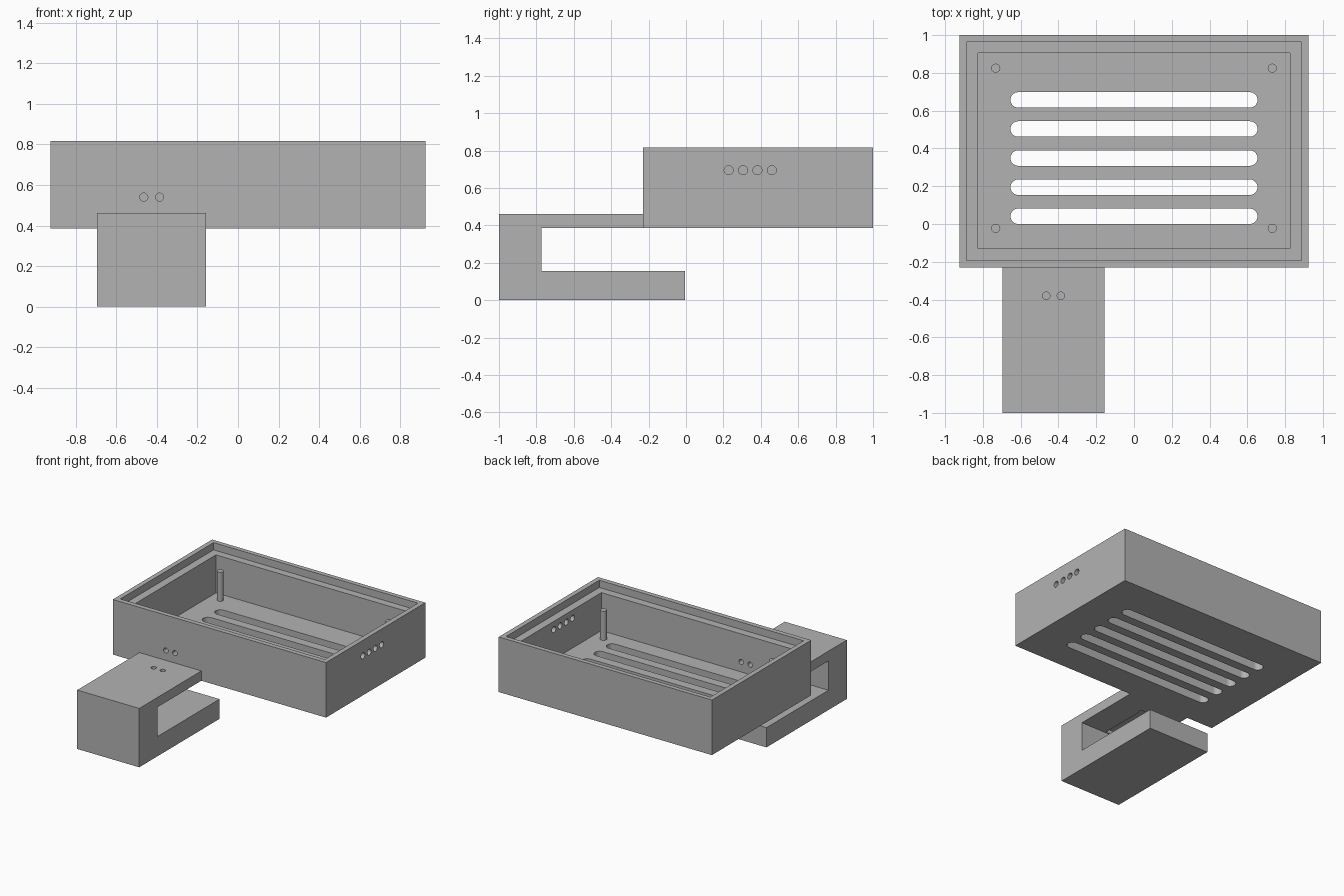
import bpy, bmesh
from math import sin, cos, pi
from mathutils import Matrix, Vector

cube = bpy.data.objects.get("Cube")
if cube:
    bpy.data.objects.remove(cube, do_unlink=True)

grey = bpy.data.materials.new("plain grey")
grey.use_nodes = True
grey.diffuse_color = (0.45, 0.45, 0.45, 1)
grey.node_tree.nodes["Principled BSDF"].inputs["Base Color"].default_value = (0.45, 0.45, 0.45, 1)

# Each frame maps profile (u, v) and extrusion depth (w) to the world axes
UP = Matrix.Identity(3)                                # u=x, v=y, w=z
ALONG_X = Matrix(((0, 0, 1), (1, 0, 0), (0, 1, 0)))    # u=y, v=z, w=x
ALONG_Y = Matrix(((0, 1, 0), (0, 0, 1), (1, 0, 0)))    # u=z, v=x, w=y


def prism(name, profile, lo, hi, frame=UP):
    """Extrude a closed outline from depth lo to depth hi."""
    bm = bmesh.new()
    face = bm.faces.new([bm.verts.new(frame @ Vector((u, v, lo))) for u, v in profile])
    ext = bmesh.ops.extrude_face_region(bm, geom=[face])
    moved = [g for g in ext["geom"] if isinstance(g, bmesh.types.BMVert)]
    bmesh.ops.translate(bm, verts=moved, vec=frame @ Vector((0, 0, hi - lo)))
    bmesh.ops.recalc_face_normals(bm, faces=bm.faces)
    mesh = bpy.data.meshes.new(name)
    bm.to_mesh(mesh)
    bm.free()
    mesh.materials.append(grey)
    obj = bpy.data.objects.new(name, mesh)
    bpy.context.collection.objects.link(obj)
    return obj


def rect(u0, u1, v0, v1):
    return [(u0, v0), (u1, v0), (u1, v1), (u0, v1)]


def stadium(u, v, r, half=0.0, n=16):
    """Round-ended outline; a plain circle when half is zero."""
    pts = []
    for side in (1, -1):
        for i in range(n + (1 if half else 0)):
            a = -pi / 2 + pi * i / n
            pts.append((u + side * (half + r * cos(a)), v + side * r * sin(a)))
    return pts


def select_only(obj):
    bpy.ops.object.select_all(action="DESELECT")
    obj.select_set(True)
    bpy.context.view_layer.objects.active = obj


def carve(obj, cutters):
    select_only(obj)
    for cutter in cutters:
        cutter.hide_render = True
        mod = obj.modifiers.new("cut", "BOOLEAN")
        mod.operation = "DIFFERENCE"
        mod.solver = "EXACT"
        mod.object = cutter
        bpy.ops.object.modifier_apply(modifier=mod.name)
        bpy.data.objects.remove(cutter, do_unlink=True)


def smooth(obj):
    select_only(obj)
    bpy.ops.object.shade_smooth_by_angle(angle=pi / 6)


BASE, FLOOR, LEDGE, RIM = 0.385, 0.462, 0.76, 0.817
WIRE_X = (-0.465, -0.387)

# Open tray with a stepped rim for a lid
tray = prism("tray", rect(-0.925, 0.925, -0.23, 1.0), BASE, RIM)
cuts = [prism("cavity", rect(-0.825, 0.825, -0.13, 0.905), FLOOR, 1.0),
        prism("lid_rebate", rect(-0.887, 0.887, -0.192, 0.964), LEDGE, 1.0)]
# Floor vents
for i in range(5):
    cuts.append(prism("vent", stadium(0, 0.041 + 0.154 * i, 0.041, 0.613), 0.3, 0.6))
# Row of holes in the left wall
for i in range(4):
    cuts.append(prism("side_hole", stadium(0.228 + 0.077 * i, 0.695, 0.024), 0.78, 1.0, ALONG_X))
# Pair of wire holes in the front wall
for x in WIRE_X:
    cuts.append(prism("front_hole", stadium(0.54, x, 0.02), -0.3, -0.08, ALONG_Y))
carve(tray, cuts)
smooth(tray)

# Mounting posts inside the tray
for x in (-0.732, 0.732):
    for y in (-0.023, 0.825):
        post = prism("mounting_post", stadium(x, y, 0.024), FLOOR, 0.69)
        smooth(post)

# C-shaped clamp arm
outline = [(-1, 0), (-0.005, 0), (-0.005, 0.155), (-0.773, 0.155),
           (-0.773, BASE), (-0.23, BASE), (-0.23, FLOOR), (-1, FLOOR)]
arm = prism("clamp_arm", outline, -0.695, -0.157, ALONG_X)
cuts = [prism("arm_hole", stadium(x, -0.38, 0.02), 0.3, 0.6) for x in WIRE_X]
# Wire channel under the upper plate and a blind hole in the lower one
cuts.append(prism("wire_channel", rect(-0.475, -0.377, -0.765, -0.36), 0.3, BASE + 0.03))
cuts.append(prism("blind_hole", stadium(-0.426, -0.45, 0.02), 0.1, 0.25))
carve(arm, cuts)
smooth(arm)
